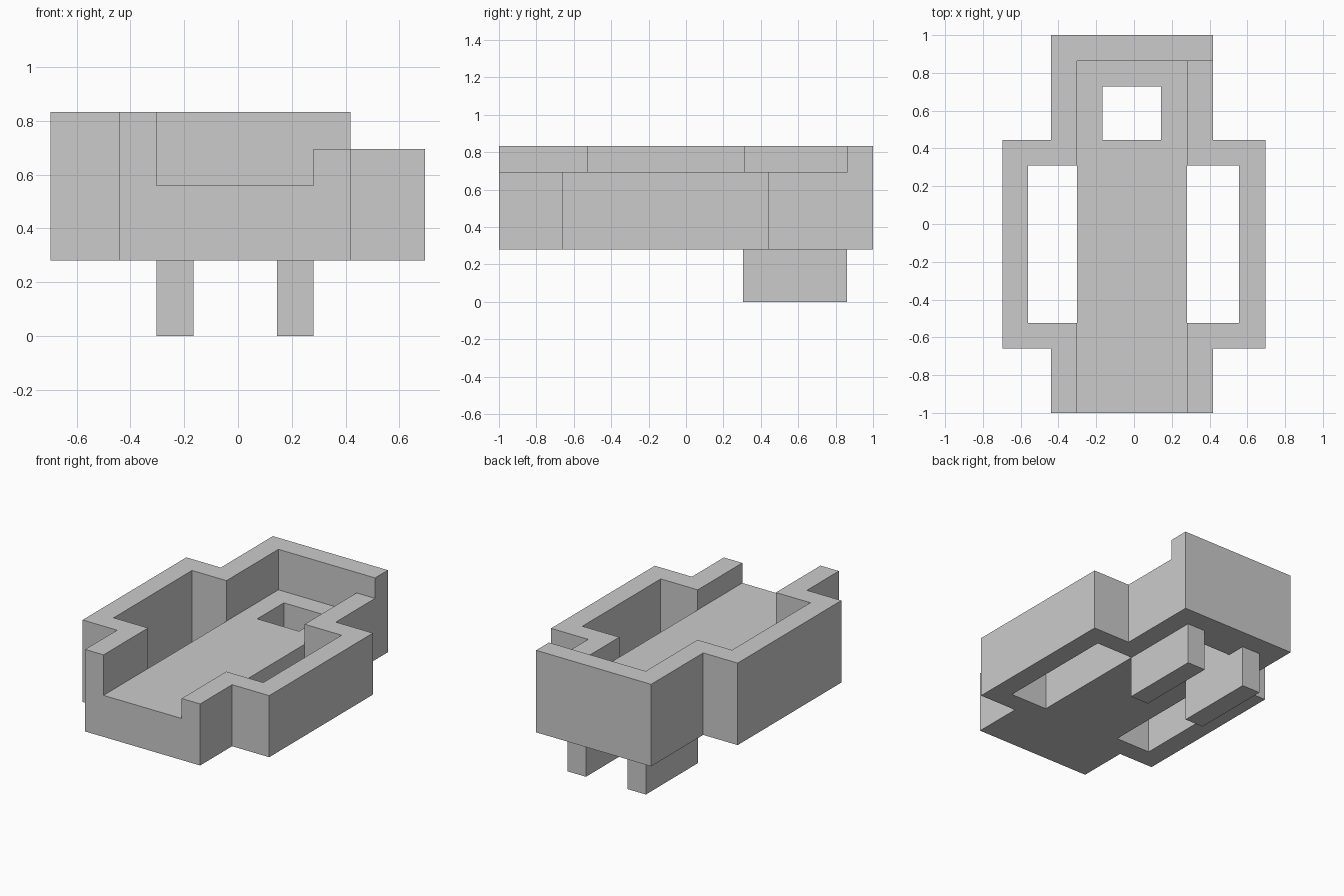
import bpy, bmesh

if "Cube" in bpy.data.objects:
    bpy.data.objects.remove(bpy.data.objects["Cube"])

BASE, DECK, LOW, HIGH = 0.28, 0.56, 0.695, 0.833   # main heights


def prism(name, outline, z0, z1):
    """Extrude a flat outline from z0 up to z1."""
    bm = bmesh.new()
    face = bm.faces.new([bm.verts.new((x, y, z0)) for x, y in outline])
    top = bmesh.ops.extrude_face_region(bm, geom=[face])["geom"]
    for v in top:
        if isinstance(v, bmesh.types.BMVert):
            v.co.z = z1
    bmesh.ops.recalc_face_normals(bm, faces=bm.faces)
    mesh = bpy.data.meshes.new(name)
    bm.to_mesh(mesh)
    bm.free()
    obj = bpy.data.objects.new(name, mesh)
    bpy.context.collection.objects.link(obj)
    return obj


def box(name, x0, x1, y0, y1, z0, z1):
    return prism(name, [(x0, y0), (x1, y0), (x1, y1), (x0, y1)], z0, z1)


def side_wall(name, inner, body, pod_in, pod_out, top):
    """Stepped wall that bulges out around an open side bay."""
    outline = [(inner, -1), (body, -1), (body, -0.66), (pod_out, -0.66),
               (pod_out, 0.445), (body, 0.445), (body, 0.863), (inner, 0.863),
               (inner, 0.31), (pod_in, 0.31), (pod_in, -0.525), (inner, -0.525)]
    return prism(name, outline, BASE, top)


# Side walls: the left one is taller
side_wall("left_wall", -0.303, -0.44, -0.56, -0.697, HIGH)
side_wall("right_wall", 0.28, 0.418, 0.556, 0.695, LOW)

# Back wall
box("back_wall", -0.44, 0.418, 0.863, 1, BASE, HIGH)

# Central deck with a square hole near the back
deck = box("deck", -0.303, 0.28, -1, 0.863, BASE, DECK)
cutter = box("deck_hole_cutter", -0.168, 0.144, 0.445, 0.728, 0.1, 0.8)
cutter.hide_render = True
cutter.hide_viewport = True
cut = deck.modifiers.new("hole", 'BOOLEAN')
cut.operation = 'DIFFERENCE'
cut.solver = 'EXACT'
cut.object = cutter

# Pair of runner legs under the back
for name, x0, x1 in (("left_leg", -0.303, -0.166), ("right_leg", 0.144, 0.28)):
    box(name, x0, x1, 0.305, 0.86, 0, BASE)
